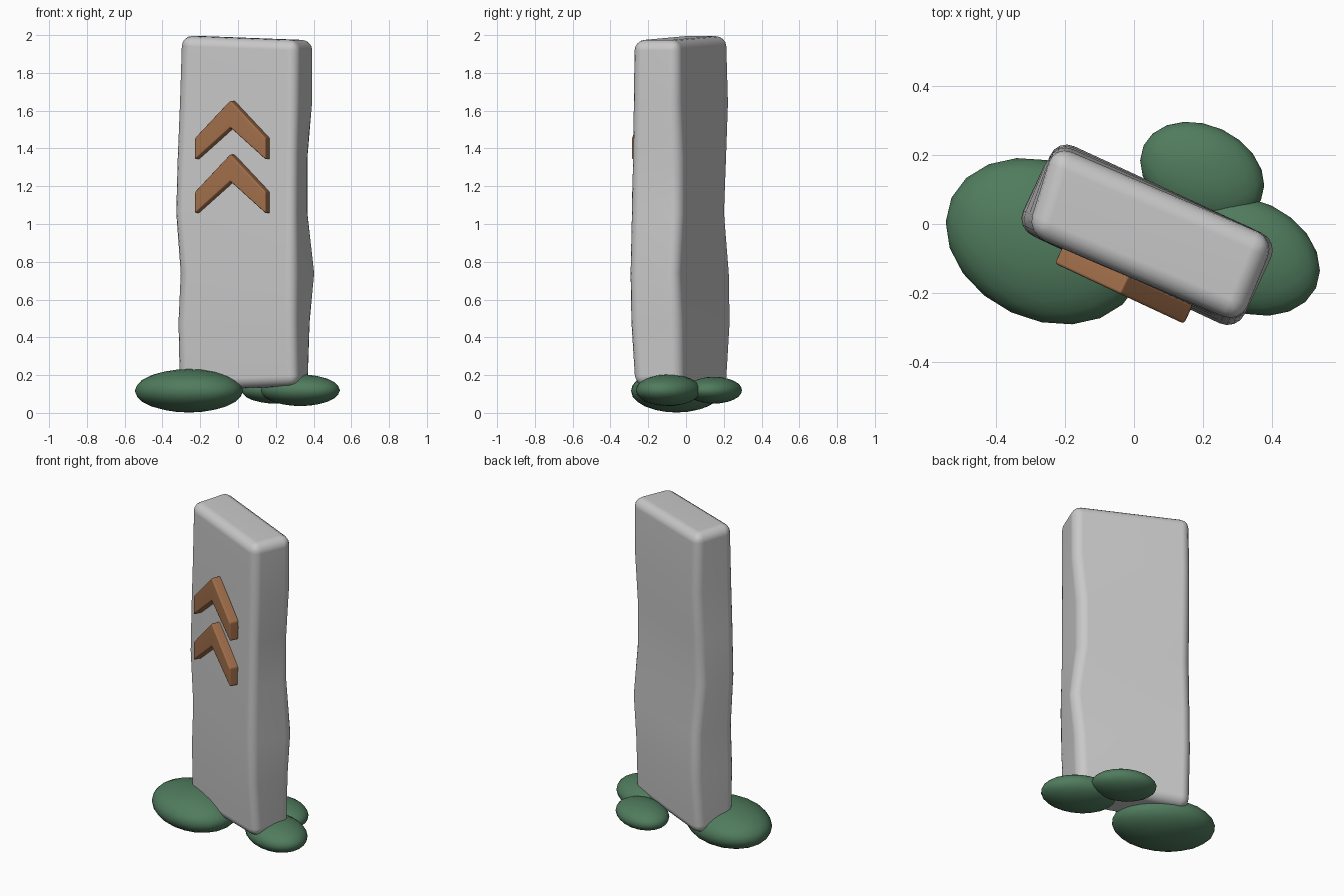
import bpy, bmesh, math
from mathutils import Matrix, Vector

cube = bpy.data.objects.get("Cube")
if cube:
    bpy.data.objects.remove(cube, do_unlink=True)

TURN = math.radians(-25)
PLACE = Matrix.Translation((0.038, -0.03, 0)) @ Matrix.Rotation(TURN, 4, 'Z')


def material(name, rgb):
    mat = bpy.data.materials.new(name)
    mat.use_nodes = True
    colour = (*rgb, 1)
    mat.diffuse_color = colour
    bsdf = next(n for n in mat.node_tree.nodes if n.type == 'BSDF_PRINCIPLED')
    bsdf.inputs["Base Color"].default_value = colour
    return mat


STONE = material("pale stone", (0.58, 0.58, 0.58))
WOOD = material("warm wood", (0.36, 0.16, 0.07))
LEAF = material("bush green", (0.08, 0.2, 0.11))


def make_object(name, bm, mat, matrix):
    bmesh.ops.recalc_face_normals(bm, faces=bm.faces)
    mesh = bpy.data.meshes.new(name)
    bm.to_mesh(mesh)
    bm.free()
    mesh.materials.append(mat)
    mesh.shade_smooth()
    obj = bpy.data.objects.new(name, mesh)
    obj.matrix_world = matrix
    bpy.context.collection.objects.link(obj)
    return obj


def soften(obj, width, segments):
    bevel = obj.modifiers.new("soft edges", 'BEVEL')
    bevel.width = width
    bevel.segments = segments
    bevel.limit_method = 'ANGLE'
    bevel.angle_limit = math.radians(40)
    obj.modifiers.new("even shading", 'WEIGHTED_NORMAL')


# Standing stone: a stack of wobbling rectangles.
# Each level: height, then inward shift of front-right, front-left,
# back-left and back-right corners
HALF_X, HALF_Y = 0.355, 0.145
LEVELS = [
    (0.13, 0.025, 0.03, 0.045, 0.028),
    (0.48, 0.015, 0.005, 0.03, 0.003),
    (0.74, 0.03, 0.0, 0.0, 0.008),
    (1.06, 0.0, 0.008, 0.045, 0.038),
    (1.35, 0.01, 0.015, 0.045, 0.025),
    (1.64, 0.025, 0.02, 0.014, 0.013),
    (1.985, 0.04, 0.025, 0.012, 0.025),
]
CORNERS = [(-1, -1), (1, -1), (1, 1), (-1, 1)]
bm = bmesh.new()
rings = []
for z, *shifts in LEVELS:
    ring = []
    for i, ((sx, sy), shift) in enumerate(zip(CORNERS, shifts)):
        # opposite corners wander lengthwise, the other pair crosswise
        x = sx * (HALF_X - (shift if i % 2 == 0 else 0))
        y = sy * (HALF_Y - (shift if i % 2 else 0))
        tilt = -0.012 * sx if z > 1.9 else (0.012 * sx if z < 0.2 else 0)
        ring.append(bm.verts.new((x, y, z + tilt)))
    rings.append(ring)
for low, high in zip(rings, rings[1:]):
    for i in range(4):
        j = (i + 1) % 4
        bm.faces.new((low[i], low[j], high[j], high[i]))
bm.faces.new(rings[0][::-1])
bm.faces.new(rings[-1])
stone = make_object("standing_stone", bm, STONE, PLACE)
soften(stone, 0.055, 4)

# Two wooden chevrons on the front face
CHEVRON = [(-0.207, 0), (0, 0.17), (0.207, 0), (0.207, 0.115),
           (0, 0.315), (-0.207, 0.115)]
for name, base in (("upper_chevron", 1.34), ("lower_chevron", 1.055)):
    bm = bmesh.new()
    front = [bm.verts.new((x, -0.19, base + z)) for x, z in CHEVRON]
    back = [bm.verts.new((x, -0.13, base + z)) for x, z in CHEVRON]
    for side in (front, back):
        # each arm is one quad, split at the peak
        bm.faces.new((side[0], side[1], side[4], side[5]))
        bm.faces.new((side[1], side[2], side[3], side[4]))
    for i in range(6):
        j = (i + 1) % 6
        bm.faces.new((front[i], front[j], back[j], back[i]))
    soften(make_object(name, bm, WOOD, PLACE), 0.008, 2)

# Flattened bushes around the foot
BUSHES = [
    ("large_bush", (-0.26, -0.05, 0.117), (0.298, 0.228, 0.115)),
    ("side_bush", (0.33, -0.093, 0.12), (0.219, 0.162, 0.084)),
    ("back_bush", (0.198, 0.148, 0.12), (0.188, 0.139, 0.071)),
]
for name, centre, radii in BUSHES:
    bm = bmesh.new()
    bmesh.ops.create_icosphere(bm, subdivisions=3, radius=1)
    bmesh.ops.scale(bm, vec=Vector(radii), verts=bm.verts)
    make_object(name, bm, LEAF,
                Matrix.Translation(centre) @ Matrix.Rotation(TURN, 4, 'Z'))
